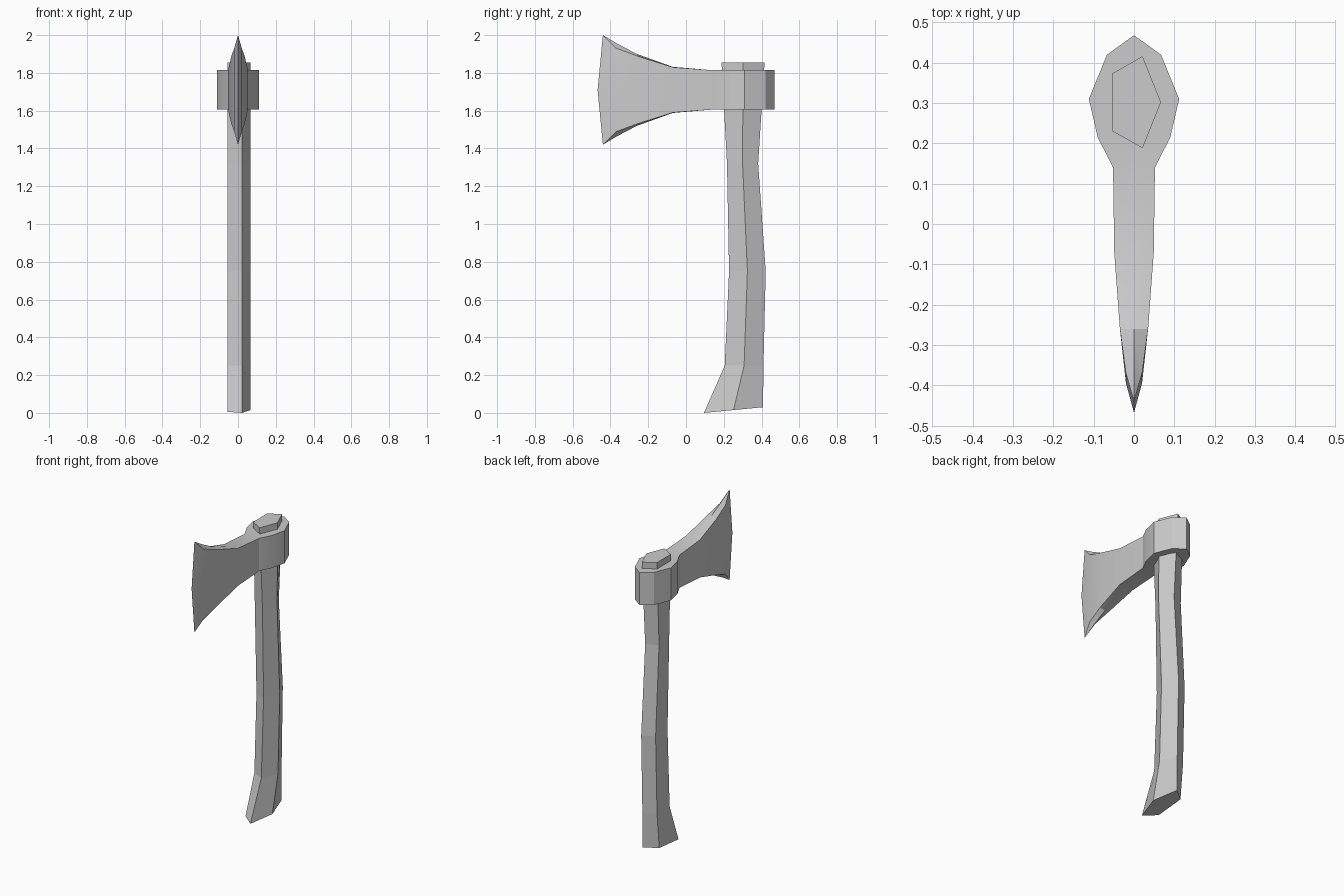
import bpy, bmesh, math

if "Cube" in bpy.data.objects:
    bpy.data.objects.remove(bpy.data.objects["Cube"])


def loft(name, rings, smooth_angle=0):
    """Skin a list of equal-length point rings and cap both ends."""
    bm = bmesh.new()
    loops = [[bm.verts.new(p) for p in ring] for ring in rings]
    n = len(loops[0])
    for a, b in zip(loops, loops[1:]):
        for i in range(n):
            j = (i + 1) % n
            bm.faces.new((a[i], a[j], b[j], b[i]))
    bm.faces.new(loops[0])
    bm.faces.new(loops[-1])
    # Rings of zero width collapse into a single edge
    bmesh.ops.remove_doubles(bm, verts=bm.verts, dist=1e-4)
    bmesh.ops.dissolve_degenerate(bm, edges=bm.edges, dist=1e-4)
    bmesh.ops.recalc_face_normals(bm, faces=bm.faces)
    if smooth_angle:
        for f in bm.faces:
            f.smooth = True
        for e in bm.edges:
            e.smooth = e.calc_face_angle(math.pi) < math.radians(smooth_angle)
    mesh = bpy.data.meshes.new(name)
    bm.to_mesh(mesh)
    bm.free()
    obj = bpy.data.objects.new(name, mesh)
    bpy.context.collection.objects.link(obj)
    return obj


# Handle: five-sided bent shaft; stations are z, front y, back y, tilt of the ring
stations = [(0.0, 0.095, 0.408, 0.03), (0.25, 0.205, 0.41, 0), (0.75, 0.228, 0.422, 0),
            (1.32, 0.217, 0.382, 0), (1.855, 0.188, 0.416, 0)]
pentagon = [(0.067, 0.5), (0.021, 1.0), (-0.055, 0.81), (-0.055, 0.19), (0.021, 0.0)]
loft("handle", [[(x, front + t * (back - front), z + t * tilt) for x, t in pentagon]
                for z, front, back, tilt in stations])

# Axe head: collar and flaring blade in one skin, symmetric about mid height
# stations: y at mid height, y at sides, y at ridge, half width, half height at sides, at ridge
MID = 1.71
head = [(0.468, 0.468, 0.468, 0.0, 0.104, 0.104),
        (0.42, 0.42, 0.42, 0.067, 0.104, 0.104),
        (0.31, 0.31, 0.31, 0.112, 0.104, 0.104),
        (0.215, 0.215, 0.215, 0.09, 0.104, 0.104),
        (0.14, 0.14, 0.14, 0.052, 0.104, 0.104),
        (-0.07, -0.07, -0.07, 0.049, 0.120, 0.122),
        (-0.26, -0.26, -0.26, 0.035, 0.180, 0.190),
        (-0.395, -0.37, -0.37, 0.02, 0.221, 0.248),
        (-0.468, -0.44, -0.44, 0.0, 0.290, 0.290)]


def head_ring(ym, ys, yr, w, hs, hr):
    return [(0, yr, MID + hr), (w, ys, MID + hs), (w, ym, MID), (w, ys, MID - hs),
            (0, yr, MID - hr), (-w, ys, MID - hs), (-w, ym, MID), (-w, ys, MID + hs)]


# The zero-width end rings need no caps, so they are welded flat by the loft
loft("axe_head", [head_ring(*s) for s in head], smooth_angle=20)
